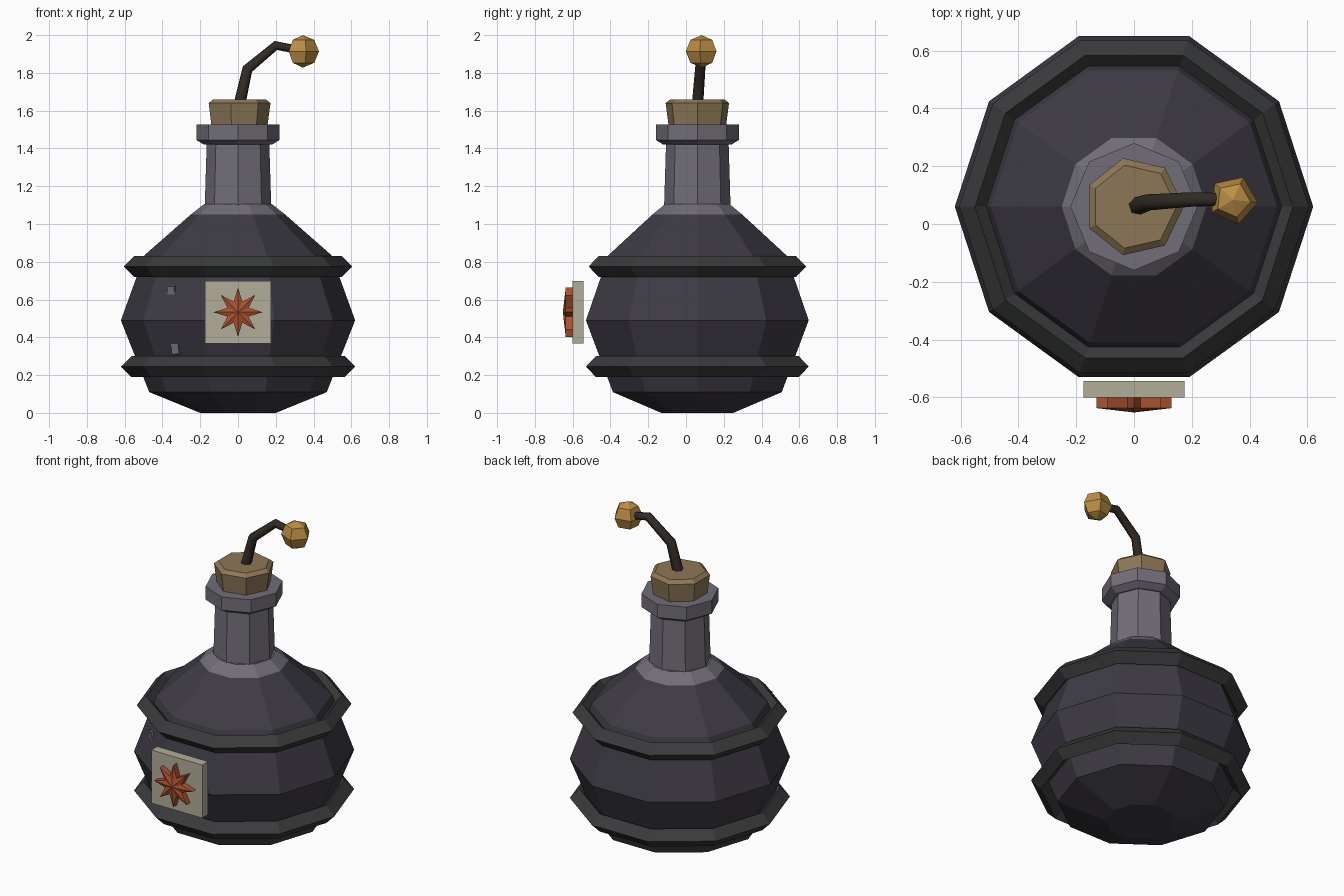
import bpy, bmesh
from math import sin, cos, pi, radians

if "Cube" in bpy.data.objects:
    bpy.data.objects.remove(bpy.data.objects["Cube"])

CY = 0.06  # the bottle axis sits slightly behind the origin


def finish(name, bm, color):
    bmesh.ops.recalc_face_normals(bm, faces=bm.faces)
    me = bpy.data.meshes.new(name)
    bm.to_mesh(me)
    bm.free()
    ob = bpy.data.objects.new(name, me)
    bpy.context.collection.objects.link(ob)
    paint(ob, color)
    return ob


def paint(ob, color):
    mat = bpy.data.materials.new(ob.name + "_colour")
    mat.diffuse_color = (*color, 1)
    mat.use_nodes = True
    mat.node_tree.nodes["Principled BSDF"].inputs["Base Color"].default_value = mat.diffuse_color
    ob.data.materials.append(mat)


def lathe(name, profile, sides, color, ring=False):
    """Spin (radius, z) points; a ring closes the profile, otherwise ends are capped."""
    bm = bmesh.new()
    loops = [[bm.verts.new((r * cos(2 * pi * i / sides), CY + r * sin(2 * pi * i / sides), z))
              for i in range(sides)] for r, z in profile]
    pairs = list(zip(loops, loops[1:]))
    if ring:
        pairs.append((loops[-1], loops[0]))
    else:
        bm.faces.new(loops[0])
        bm.faces.new(loops[-1])
    for a, b in pairs:
        for i in range(sides):
            j = (i + 1) % sides
            bm.faces.new((a[i], a[j], b[j], b[i]))
    return finish(name, bm, color)


def box(name, loc, size, color):
    bm = bmesh.new()
    bmesh.ops.create_cube(bm, size=1)
    bmesh.ops.scale(bm, vec=size, verts=bm.verts)
    ob = finish(name, bm, color)
    ob.location = loc
    return ob


DARK = (0.048, 0.043, 0.058)
BAND = (0.042, 0.043, 0.045)
GLASS = (0.17, 0.155, 0.19)

# bottle body and lighter shoulder
lathe("body", [(0.2, 0), (0.47, 0.11), (0.62, 0.49), (0.495, 0.835), (0.25, 1.05)], 10, DARK)
lathe("shoulder", [(0.25, 1.05), (0.18, 1.105)], 10, GLASS)

# diamond-section bands
for name, r, z in (("lower_band", 0.565, 0.245), ("upper_band", 0.55, 0.775)):
    d = 0.055
    lathe(name, [(r + d, z), (r, z + d), (r - d, z), (r, z - d)], 10, BAND, ring=True)

# neck, lip and cork
lathe("neck", [(0.177, 1.06), (0.165, 1.45)], 8, GLASS)
lathe("lip", [(0.18, 1.42), (0.22, 1.445), (0.22, 1.527)], 8, GLASS)
lathe("cork", [(0.148, 1.46), (0.172, 1.64), (0.147, 1.66)], 7, (0.27, 0.185, 0.095))

# label plate
box("label", (0, -0.572, 0.533), (0.35, 0.058, 0.33), (0.45, 0.42, 0.32))

# eight-pointed star with a raised centre
bm = bmesh.new()
back, front = [], []
for i in range(16):
    a = pi / 2 + i * pi / 8
    r = 0.13 if i % 2 == 0 else 0.06
    x, z = r * cos(a), 0.533 + r * sin(a)
    back.append(bm.verts.new((x, -0.601, z)))
    front.append(bm.verts.new((x, -0.637, z)))
apex = bm.verts.new((0, -0.652, 0.533))
bm.faces.new(back)
for i in range(16):
    j = (i + 1) % 16
    bm.faces.new((back[i], back[j], front[j], front[i]))
    bm.faces.new((front[i], front[j], apex))
finish("star", bm, (0.4, 0.085, 0.03))

# glint sliver, mostly sunk in the body
glint = box("glint", (-0.33, -0.34, 0.49), (0.045, 0.05, 0.36), GLASS)
glint.rotation_euler = (0, radians(-5), radians(-36))

# bent fuse
curve = bpy.data.curves.new("fuse", "CURVE")
curve.dimensions = "3D"
curve.bevel_depth = 0.032
curve.bevel_resolution = 1
curve.use_fill_caps = True
path = [(0.005, CY, 1.62, 1), (0.05, 0.075, 1.82, 0.9), (0.2, 0.085, 1.945, 0.8), (0.33, 0.085, 1.92, 0.7)]
spline = curve.splines.new("POLY")
spline.points.add(len(path) - 1)
for p, (x, y, z, r) in zip(spline.points, path):
    p.co = (x, y, z, 1)
    p.radius = r
fuse = bpy.data.objects.new("fuse", curve)
bpy.context.collection.objects.link(fuse)
paint(fuse, (0.03, 0.023, 0.017))

# glowing bead at the fuse tip
bm = bmesh.new()
bmesh.ops.create_uvsphere(bm, u_segments=5, v_segments=4, radius=0.086)
bead = finish("spark_bead", bm, (0.5, 0.27, 0.06))
bead.location = (0.343, 0.083, 1.914)
bead.rotation_euler.z = radians(48)
